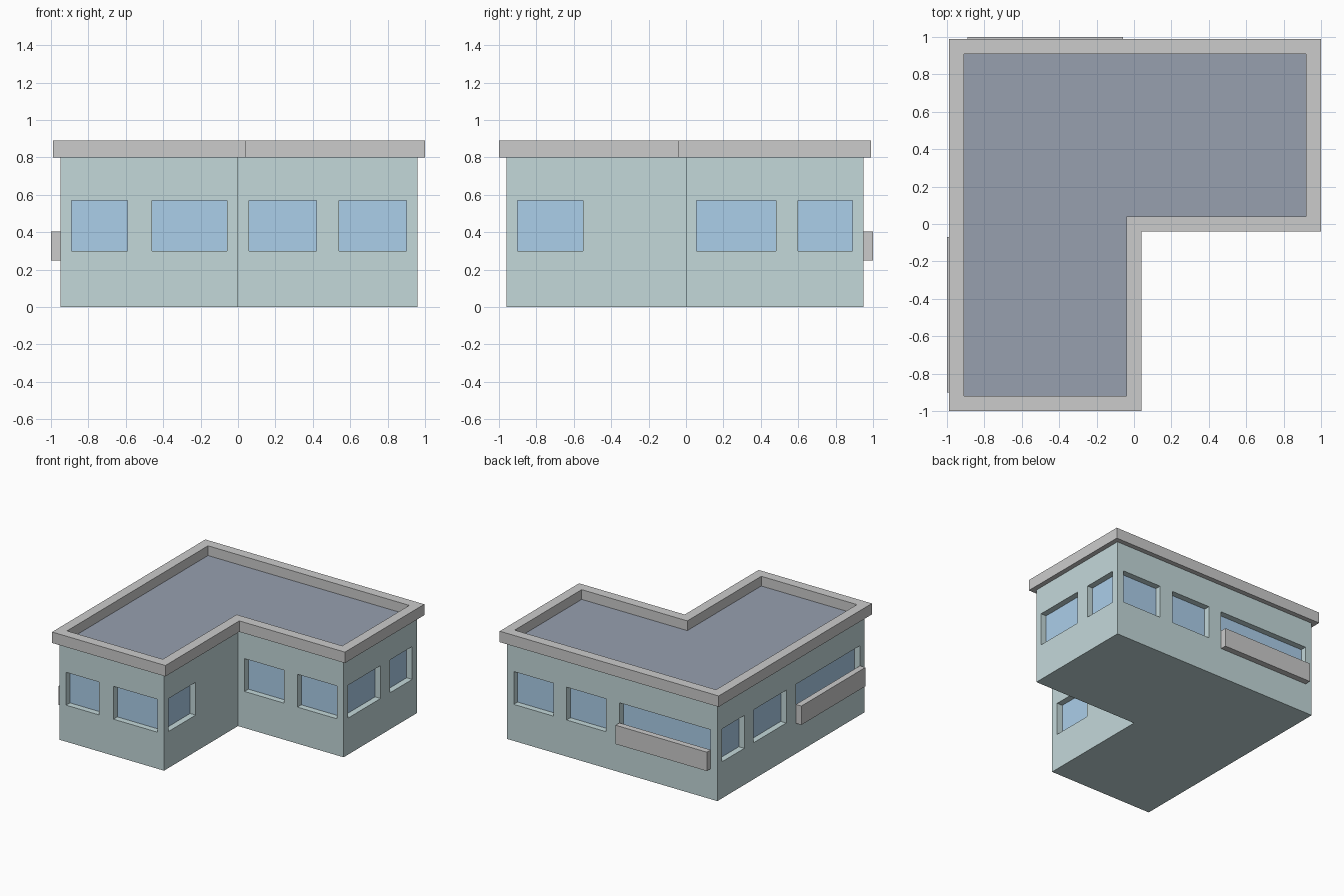
import bpy
import bmesh

if "Cube" in bpy.data.objects:
    bpy.data.objects.remove(bpy.data.objects["Cube"])

WALL_H, TOP = 0.80, 0.89
RECESS, GLASS_T = 0.05, 0.005
X0, X1, Y0, Y1 = -0.95, 0.96, -0.96, 0.95


def material(name, rgb):
    m = bpy.data.materials.new(name)
    m.diffuse_color = (*rgb, 1)
    m.use_nodes = True
    m.node_tree.nodes["Principled BSDF"].inputs["Base Color"].default_value = m.diffuse_color
    return m


WALL = material("wall_paint", (0.55, 0.69, 0.70))
GLASS = material("window_glass", (0.41, 0.62, 0.82))
ROOF = material("roof_felt", (0.31, 0.35, 0.43))


def finish(bm, name, mat=None):
    bmesh.ops.recalc_face_normals(bm, faces=bm.faces)
    me = bpy.data.meshes.new(name)
    bm.to_mesh(me)
    bm.free()
    ob = bpy.data.objects.new(name, me)
    bpy.context.collection.objects.link(ob)
    if mat:
        me.materials.append(mat)
    return ob


def ell(o):
    """L-shaped footprint grown outwards by o."""
    return [(X0 - o, Y0 - o), (o, Y0 - o), (o, -o),
            (X1 + o, -o), (X1 + o, Y1 + o), (X0 - o, Y1 + o)]


def slab(name, pts, z0, z1, mat):
    bm = bmesh.new()
    f = bm.faces.new([bm.verts.new((x, y, z0)) for x, y in pts])
    r = bmesh.ops.extrude_face_region(bm, geom=[f], use_keep_orig=True)
    verts = [v for v in r["geom"] if isinstance(v, bmesh.types.BMVert)]
    bmesh.ops.translate(bm, verts=verts, vec=(0, 0, z1 - z0))
    return finish(bm, name, mat)


def add_box(bm, lo, hi):
    vs = bmesh.ops.create_cube(bm, size=1)["verts"]
    for v in vs:
        v.co = [(a + b) / 2 + c * (b - a) for a, b, c in zip(lo, hi, v.co)]


def face_box(bm, axis, face, out, span, d0, d1, z0, z1):
    """Box on a wall; d0..d1 is the distance inwards from the wall face."""
    n = sorted((face - out * d0, face - out * d1))
    if axis == "y":
        add_box(bm, (span[0], n[0], z0), (span[1], n[1], z1))
    else:
        add_box(bm, (n[0], span[0], z0), (n[1], span[1], z1))


# Wall facing axis, wall position, outward sign, window spans
WINDOWS = [
    ("y", Y0, -1, [(-0.89, -0.59), (-0.46, -0.06)]),
    ("y", 0.0, -1, [(0.06, 0.42), (0.54, 0.90)]),
    ("x", 0.0, 1, [(-0.90, -0.55)]),
    ("x", X1, 1, [(0.055, 0.48), (0.60, 0.89)]),
    ("y", Y1, 1, [(0.06, 0.42), (0.54, 0.90), (-0.89, -0.06)]),
    ("x", X0, -1, [(0.055, 0.48), (0.60, 0.89), (-0.90, -0.07)]),
]

# Walls, with recessed openings
walls = slab("walls", ell(0), 0, WALL_H, WALL)
cut, glass = bmesh.new(), bmesh.new()
for axis, face, out, spans in WINDOWS:
    for s in spans:
        face_box(cut, axis, face, out, s, -0.03, RECESS + GLASS_T, 0.30, 0.57)
        face_box(glass, axis, face, out, s, RECESS, RECESS + GLASS_T, 0.30, 0.57)
cutter = finish(cut, "window_cutter", WALL)
cutter.hide_render = True
cutter.hide_viewport = True
mod = walls.modifiers.new("openings", "BOOLEAN")
mod.operation = "DIFFERENCE"
mod.solver = "EXACT"
mod.object = cutter
finish(glass, "window_panes", GLASS)

# Balcony fronts on the back and left walls
for name, axis, face, out, span in [
        ("back_balcony", "y", Y1, 1, (-0.89, -0.06)),
        ("left_balcony", "x", X0, -1, (-0.90, -0.07))]:
    bm = bmesh.new()
    face_box(bm, axis, face, out, span, -0.05, 0, 0.25, 0.405)
    finish(bm, name)

# Roof surface
slab("roof", ell(-0.04), WALL_H, WALL_H + 0.01, ROOF)

# Parapet ring around the roof
bm = bmesh.new()
rings = [[bm.verts.new((x, y, z)) for x, y in ell(o)]
         for o, z in [(0.04, WALL_H), (0.04, TOP), (-0.04, TOP), (-0.04, WALL_H)]]
for k in range(4):
    a, b = rings[k], rings[(k + 1) % 4]
    for i in range(6):
        j = (i + 1) % 6
        bm.faces.new((a[i], a[j], b[j], b[i]))
finish(bm, "parapet")
